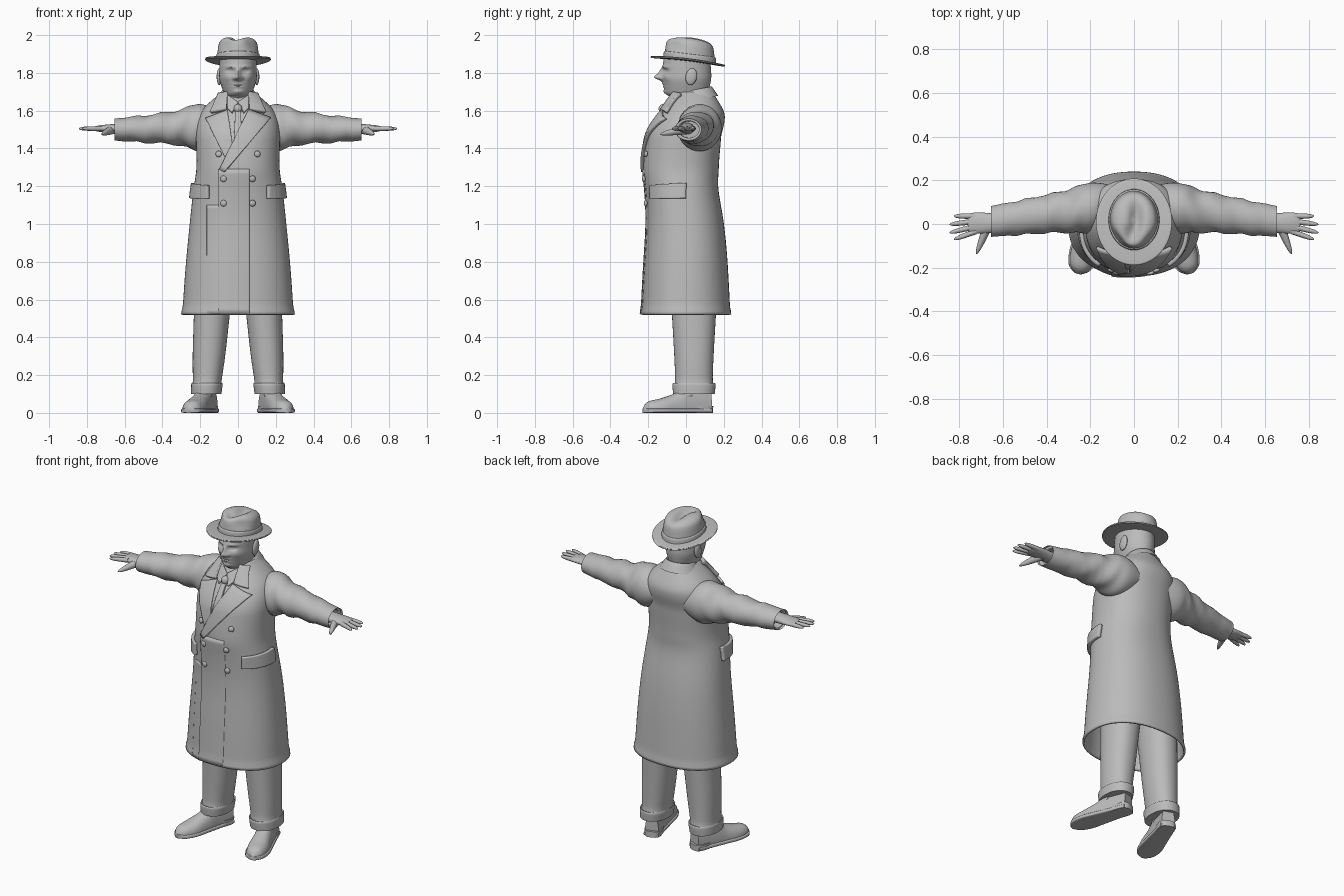
import bpy, bmesh
from math import sin, cos, pi, exp, radians, copysign
from mathutils import Vector, Matrix
from mathutils.bvhtree import BVHTree

cube = bpy.data.objects.get("Cube")
if cube:
    bpy.data.objects.remove(cube)

grey = bpy.data.materials.new("plain grey")
grey.use_nodes = True
COLOR = (0.5, 0.5, 0.5, 1)
grey.diffuse_color = COLOR
grey.node_tree.nodes["Principled BSDF"].inputs["Base Color"].default_value = COLOR


def finish(name, bm, angle=50):
    bmesh.ops.recalc_face_normals(bm, faces=bm.faces)
    mesh = bpy.data.meshes.new(name)
    bm.to_mesh(mesh)
    bm.free()
    mesh.materials.append(grey)
    mesh.polygons.foreach_set("use_smooth", [True] * len(mesh.polygons))
    mesh.set_sharp_from_angle(angle=radians(angle))
    ob = bpy.data.objects.new(name, mesh)
    bpy.context.collection.objects.link(ob)
    return ob


def ramp(value, start, end):
    """Smooth step from zero at start to one at end."""
    t = max(0, min(1, (value - start) / (end - start)))
    return t * t * (3 - 2 * t)


def bump(u, v, width, height):
    return exp(-(u / width) ** 2 - (v / height) ** 2)


def spline(points, steps):
    """Catmull-Rom curve through the stations."""
    out = []
    last = len(points) - 1
    for i in range(last):
        near = [points[max(0, min(last, k))] for k in range(i - 1, i + 3)]
        for k in range(steps):
            t = k / steps
            out.append([b + t / 2 * (c - a + t * (2*a - 5*b + 4*c - d + t * (3 * (b - c) + d - a)))
                        for a, b, c, d in zip(*near)])
    return out + [list(points[last])]


def taper(start, end, radius, tip, ratio=1, blunt=6):
    """Stations of a tapering form with a rounded end."""
    steps = [1 - (1 - i / 8) ** 2 for i in range(9)]
    radii = [(radius + (tip - radius) * u) * max(.02, 1 - u ** blunt) ** .5 for u in steps]
    return [(start + (end - start) * u, r, r * ratio) for u, r in zip(steps, radii)]


def loft(name, stations, axis="Z", centre=lambda t: (0, 0), n=40, steps=4, power=2,
         side=1, deform=None, matrix=None, caps=True, angle=50):
    """Skin oval rings; a station is (position on axis, radius, other radius)."""
    bm = bmesh.new()
    rings = []
    for t, ra, rb in spline(stations, steps):
        ring = []
        ca, cb = centre(t)
        for i in range(n):
            c, s = cos(2 * pi * i / n), sin(2 * pi * i / n)
            a = ca + ra * copysign(abs(c) ** (2 / power), c)
            b = cb + rb * copysign(abs(s) ** (2 / power), s)
            v = Vector({"Z": (a, b, t), "X": (t, a, b), "Y": (a, t, b)}[axis])
            if deform:
                deform(v)
            if matrix:
                v = matrix @ v
            v.x *= side
            ring.append(bm.verts.new(v))
        rings.append(ring)
    for low, high in zip(rings, rings[1:]):
        for i in range(n):
            j = (i + 1) % n
            bm.faces.new((low[i], low[j], high[j], high[i]))
    if caps:
        bm.faces.new(rings[0])
        bm.faces.new(rings[-1])
    return finish(name, bm, angle)


def blob(name, place, size, turn=Matrix()):
    bm = bmesh.new()
    bmesh.ops.create_uvsphere(bm, u_segments=20, v_segments=12, radius=1)
    bm.transform(Matrix.Translation(place) @ turn @ Matrix.Diagonal((*size, 1)))
    return finish(name, bm)


# Overcoat body: an open shell with a belly, a set-back neck and a thicker hem
def hem(v):
    k = 1 + .02 * ramp(v.z, .56, .55)
    v.x *= k
    v.y *= k


coat = loft("coat_body", [(.52, .295, .235), (.8, .275, .22), (1.15, .24, .195), (1.3, .22, .2),
                          (1.48, .222, .195), (1.56, .21, .18), (1.62, .175, .15), (1.7, .085, .1)],
            centre=lambda z: (0, .04 * ramp(z, 1.45, 1.62) - .027 * bump(z - 1.27, 0, .2, 1)),
            n=72, steps=10, power=2.25, deform=hem, caps=False)
bm = bmesh.new()
bm.from_mesh(coat.data)
tree = BVHTree.FromBMesh(bm)
bm.free()
coat.modifiers.new("cloth", "SOLIDIFY").thickness = .012


def on_coat(u, z, radial=False):
    """Coat surface point and normal at front x, or at a heading angle."""
    aim = Vector((-cos(u), -sin(u), 0)) if radial else Vector((0, 1, 0))
    start = Vector((0, 0, z)) - aim if radial else Vector((u, -1, z))
    point, normal, _, _ = tree.ray_cast(start, aim)
    if point is None:
        point, normal, _, _ = tree.find_nearest(Vector((u, 0, z)))
    return point, (normal if normal.dot(aim) < 0 else -normal)


def patch(name, corners, lift=.016, lift_end=None, radial=False, n=16):
    """Four-cornered piece of cloth laid on the coat."""
    lift_end = lift if lift_end is None else lift_end
    a, b, c, d = (Vector(p) for p in corners)
    bm = bmesh.new()
    grid = []
    for i in range(n + 1):
        row = []
        for j in range(n + 1):
            u, v = i / n, j / n
            x, z = a.lerp(b, u).lerp(d.lerp(c, u), v)
            point, normal = on_coat(x, z, radial)
            row.append(bm.verts.new(point + normal * (lift + (lift_end - lift) * u)))
        grid.append(row)
    for i in range(n):
        for j in range(n):
            bm.faces.new((grid[i][j], grid[i + 1][j], grid[i + 1][j + 1], grid[i][j + 1]))
    ob = finish(name, bm)
    # Face the cloth outwards before thickening it
    if sum(f.normal.dot(Vector((f.center.x, f.center.y, 0))) for f in ob.data.polygons) < 0:
        ob.data.flip_normals()
    ob.modifiers.new("cloth", "SOLIDIFY").thickness = lift + .004


# Front overlap, lapels, collar points and necktie
HEM = .525
patch("front_overlap", [(-.1, 1.29), (.06, 1.29), (.06, HEM), (-.1, HEM)], .011, .001, n=30)
patch("front_under_fold", [(-.1, 1.1), (-.165, 1.1), (-.165, HEM), (-.1, HEM)], .006, .001, n=30)
patch("left_lapel", [(.055, 1.6), (.165, 1.555), (-.07, 1.275), (-.095, 1.29)], .014, .018)
patch("right_lapel", [(-.055, 1.6), (-.165, 1.555), (-.065, 1.35), (-.025, 1.4)], .01, .014)
for s, label in ((1, "left"), (-1, "right")):
    patch(label + "_collar_point", [(s * .05, 1.69), (s * .095, 1.68), (s * .14, 1.585), (s * .06, 1.6)], .02)
    patch(label + "_shirt_collar", [(0, 1.64), (s * .055, 1.68), (s * .055, 1.61), (s * .03, 1.585)], .012)
patch("necktie", [(-.014, 1.6), (.014, 1.6), (.022, 1.44), (-.022, 1.44)], .01)
blob("necktie_knot", (0, -.12, 1.61), (.023, .025, .025))


# Standing collar round the neck, higher at the back
def rise(v):
    v.z += .2 * (v.y - .05)


loft("collar", [(1.655, .118, .12), (1.705, .085, .09), (1.707, .076, .08), (1.67, .07, .07)],
     centre=lambda z: (0, .05), deform=rise, caps=False)

# Buttons in pairs
for z, reach in ((1.37, .1), (1.24, .075), (1.11, .075)):
    for x in (-reach, reach):
        point, normal = on_coat(x, z)
        turn = normal.to_track_quat("Z", "Y").to_matrix().to_4x4()
        blob("coat_button", point + normal * .009, (.017, .017, .009), turn)

# Head with a sculpted face: x, z, width, height, push forwards
FEATURES = {
    "nose": (0, 1.776, .016, .016, .036), "bridge": (0, 1.8, .012, .024, .018),
    "nostril": (.02, 1.772, .01, .01, .012), "socket": (.04, 1.81, .02, .012, -.016),
    "eye": (.04, 1.81, .011, .006, .006), "brow": (.04, 1.832, .03, .008, .007),
    "lips": (0, 1.735, .028, .012, .007), "mouth": (0, 1.735, .03, .004, -.008),
    "chin": (0, 1.7, .025, .012, .008), "cheek": (.058, 1.775, .02, .02, .006)}


def face(v):
    push = sum(p * bump(abs(v.x) - x, v.z - z, w, h) for x, z, w, h, p in FEATURES.values())
    v.y -= push * ramp(v.y, .02, -.04)


loft("head", [(1.6, .07, .085), (1.67, .067, .1), (1.69, .074, .112), (1.76, .097, .128),
              (1.81, .099, .129), (1.88, .099, .122)],
     centre=lambda z: (0, .004 + .025 * ramp(z, 1.7, 1.64)), n=120, steps=14, deform=face)


# Hat: tilted brim, pinched crown and band
def tilt(v):
    v.z -= .12 * v.y


def curl(v):
    tilt(v)
    v.z += .4 * v.x ** 2


def dent(v):
    crease = .035 * bump(v.x - .01, v.y - .02, .03, .08) + .02 * bump(v.x + .02, v.y + .05, .03, .04)
    v.z -= crease * ramp(v.z, 1.93, 1.98)
    v.x *= 1 - .2 * ramp(v.z, 1.89, 1.95) * bump(v.y + .08, 0, .045, 1)
    tilt(v)


def hat_centre(z):
    return 0, .02


loft("hat_brim", [(z, r, r + .024) for z, r in ((1.86, .09), (1.857, .167), (1.863, .171), (1.868, .167), (1.874, .1))],
     centre=lambda z: (0, .01), n=64, deform=curl)
loft("hat_crown", taper(1.865, 1.995, .113, .1, 1.2, 9), centre=hat_centre, n=64, steps=3, deform=dent, angle=80)
loft("hat_band", [(1.866, .117, .14), (1.9, .114, .136), (1.9, .1, .12)], centre=hat_centre, n=64, deform=tilt)


# Sleeve folds
def wrinkle(v):
    fade = ramp(v.x, .2, .28) * ramp(v.x, .62, .56)
    v.z += .006 * fade * sin(48 * v.x + 22 * v.y)
    v.y += .005 * fade * sin(55 * v.x + 25 * v.z)


def sit(v):
    v.z = max(v.z, .012)


SHOE = [(0, .04, .12), (-.13, .05, .125), (-.19, .055, .09), (-.27, .061, .062), (-.34, .045, .045), (-.37, .008, .012)]
SOLE = [(y, r + .007, .012) for y, r, _ in SHOE]

for s, label in ((1, "left_"), (-1, "right_")):
    blob(label + "ear", (s * .1, .028, 1.78), (.013, .03, .045), Matrix.Rotation(-.2, 4, "X"))

    # Sleeve with a hollow wrist opening
    loft(label + "sleeve", [(.1, .09, .08), (.2, .115, .125), (.34, .093, .088), (.63, .072, .06),
                            (.64, .07, .058), (.635, .055, .045), (.6, .055, .045)],
         "X", lambda x: (.1 - .135 * x, 1.51 - .01 * ramp(x, .3, .6)), steps=8, side=s, deform=wrinkle)

    # Hand, four spread fingers and thumb
    loft(label + "hand", [(.6, .04, .03), (.69, .048, .022), (.74, .047, .016), (.76, .04, .01)],
         "X", lambda x: (.004, 1.505), n=24, side=s)
    for k in range(4):
        loft(label + "finger", taper(.72, .853 - .02 * abs(k - 1.5), .0135, .011), "X",
             lambda x: (.036 - .023 * k - .12 * k * (x - .72), 1.505), n=14, steps=2, side=s)
    loft(label + "thumb", taper(0, -.137, .025, .011), "Y",
         lambda y: (.665 - .4 * y, 1.5 + .18 * y), n=16, steps=2, side=s)

    # Pocket flap wrapped round the hip
    front, back = (radians(d) if s > 0 else pi - radians(d) for d in (-50, 0))
    patch(label + "pocket_flap", [(front, 1.205), (back, 1.215), (back, 1.135), (front, 1.135)], .018, radial=True)

    # Trouser leg with a turn-up
    loft(label + "trouser_leg", [(.1, .08, .11), (.155, .083, .114), (.165, .076, .1), (.32, .087, .105), (.66, .1, .125)],
         centre=lambda z: (.175 - .07 * z, .042), side=s, power=2.2)

    # Shoe turned outwards, with sole, heel and tongue
    pose = Matrix.Translation((.145, .125, 0)) @ Matrix.Rotation(radians(18), 4, "Z")
    loft(label + "shoe", SHOE, "Y", lambda y: (0, .015), power=2.3, side=s, deform=sit, matrix=pose)
    loft(label + "shoe_sole", SOLE, "Y", lambda y: (0, .012), power=5, side=s, matrix=pose)
    loft(label + "shoe_heel", [(0, .047, .06), (.036, .049, .06)], centre=lambda z: (0, -.045),
         steps=1, power=3, side=s, matrix=pose)
    loft(label + "shoe_tongue", taper(-.11, -.22, .046, .04, .8), "Y", lambda y: (0, .16 + .5 * y),
         n=24, steps=2, side=s, matrix=pose)
